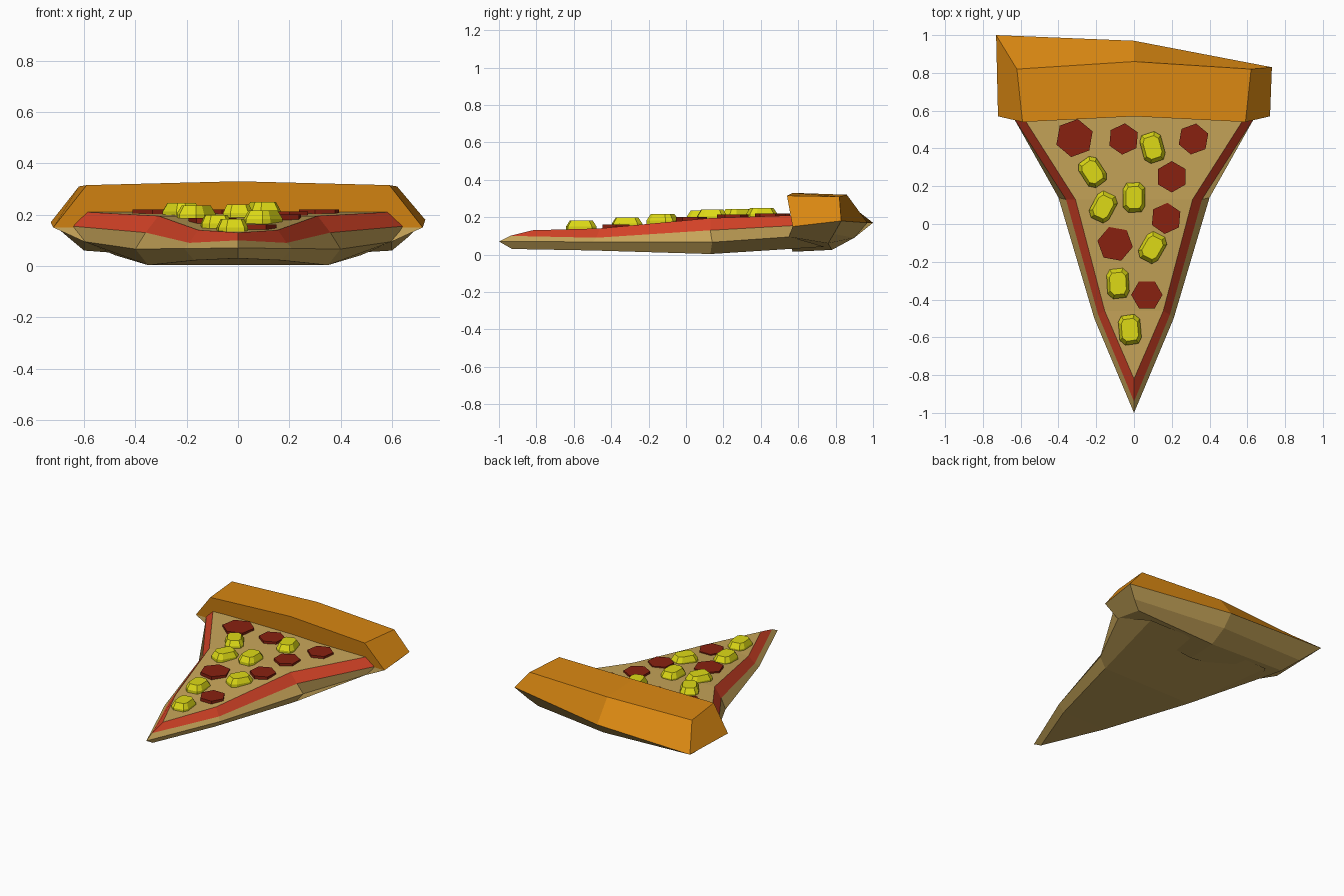
import bpy, bmesh, math
from mathutils import Vector

if "Cube" in bpy.data.objects:
    bpy.data.objects.remove(bpy.data.objects["Cube"])


def material(name, rgb):
    m = bpy.data.materials.new(name)
    m.diffuse_color = (*rgb, 1)
    m.use_nodes = True
    m.node_tree.nodes["Principled BSDF"].inputs["Base Color"].default_value = m.diffuse_color
    return m


ORANGE = material("baked_crust", (0.70, 0.245, 0.006))
TAN = material("cheese_and_dough", (0.57, 0.375, 0.1))
RED = material("tomato_sauce", (0.66, 0.055, 0.02))
DARK = material("cured_sausage", (0.25, 0.015, 0.005))
YELLOW = material("yellow_fruit", (0.73, 0.70, 0.008))


def make(name, faces, mats):
    """faces: list of (points, material index); equal points are merged."""
    bm = bmesh.new()
    for pts, mi in faces:
        if len(pts) > 2:
            f = bm.faces.new([bm.verts.new(p) for p in pts])
            f.material_index = mi
    bmesh.ops.remove_doubles(bm, verts=bm.verts, dist=1e-4)
    bmesh.ops.recalc_face_normals(bm, faces=bm.faces)
    me = bpy.data.meshes.new(name)
    bm.to_mesh(me)
    bm.free()
    for m in mats:
        me.materials.append(m)
    ob = bpy.data.objects.new(name, me)
    bpy.context.collection.objects.link(ob)
    return ob


def uniq(pts):
    out = []
    for p in map(Vector, pts):
        if all((p - q).length > 1e-4 for q in out):
            out.append(p)
    return out


# Slice: half sections (bottom, widest edge, sauce low, sauce top) from tip to crust
stations = [
    [(0, -.93, .03), (0, -1, .07), (0, -.94, .10), (0, -.82, .13)],
    [(.17, -.5, .022), (.21, -.5, .068), (.19, -.48, .09), (.155, -.46, .14)],
    [(.35, .13, .003), (.40, .14, .066), (.36, .13, .13), (.31, .13, .195)],
    [(.48, .74, .042), (.60, .56, .095), (.645, .575, .155), (.59, .57, .21)],
]


def flip(p):
    return (-p[0], p[1], p[2])


faces = []
for a, b in zip(stations, stations[1:]):
    for i in range(3):
        quad = [a[i], b[i], b[i + 1], a[i + 1]]
        for q in (quad, [flip(p) for p in quad]):
            faces.append((uniq(q), 1 if i == 2 else 0))
    for i in (0, 3):                      # underside and cheese top
        faces.append((uniq([a[i], b[i], flip(b[i]), flip(a[i])]), 0))
end = stations[-1]
faces.append((uniq(end + [flip(p) for p in reversed(end)]), 0))
make("slice", faces, [TAN, RED])

# Crust: three cross-sections; upper strips baked orange, underside dough
right = [(.72, .57, .15), (.59, .54, .315), (.62, .82, .31), (.73, .83, .18),
         (.66, .79, .11), (.60, .76, .06), (.60, .55, .095)]
left = [flip(p) for p in right]
left[3], left[4] = (-.73, 1, .17), (-.66, .87, .11)
mid = [(0, .57, .15), (0, .57, .33), (0, .86, .32), (0, .97, .17),
       (0, .90, .09), (0, .78, .025), (0, .57, .015)]
faces = []
for a, b in ((left, mid), (mid, right)):
    for i in range(7):
        j = (i + 1) % 7
        faces.append(([a[i], b[i], b[j], a[j]], 0 if i < 3 else 1))
for s in (left, right):
    faces.append((s[:4], 0))
    faces.append(([s[0]] + s[3:], 1))
make("crust", faces, [ORANGE, TAN])


def surface(y):
    """Height of the cheese at a given y."""
    tops = [s[3] for s in stations]
    for p, q in zip(tops, tops[1:]):
        if y <= q[1]:
            return p[2] + (q[2] - p[2]) * (y - p[1]) / (q[1] - p[1])
    return tops[-1][2]


def prism(name, x, y, shape, rot, layers, mat):
    """Stacked outlines: layers are (height above cheese, scale)."""
    c, s = math.cos(math.radians(rot)), math.sin(math.radians(rot))
    z = surface(y)
    rings = [[(x + k * (c * u - s * v), y + k * (s * u + c * v), z + h)
              for u, v in shape] for h, k in layers]
    n = len(shape)
    fs = [(rings[0], 0), (rings[-1], 0)]
    for a, b in zip(rings, rings[1:]):
        fs += [([a[i], a[(i + 1) % n], b[(i + 1) % n], b[i]], 0) for i in range(n)]
    make(name, fs, [mat])


# Sausage discs: x, y, radius, turn
for i, (x, y, r, t) in enumerate([
        (-.315, .455, .102, 20), (-.055, .45, .083, 25), (.315, .45, .083, 20),
        (.20, .25, .083, 30), (.17, .03, .083, 25), (-.10, -.105, .095, 50),
        (.068, -.375, .083, 0)]):
    hexa = [(r * math.cos(k * math.pi / 3), r * math.sin(k * math.pi / 3)) for k in range(6)]
    prism(f"sausage_disc_{i}", x, y, hexa, t, [(-.015, 1), (.014, 1)], DARK)

# Fruit chunks: x, y, turn
chunk = [(-.058, -.05), (0, -.082), (.058, -.05), (.058, .05), (0, .082), (-.058, .05)]
chunk = [(-.058, -.052), (-.03, -.08), (.04, -.076), (.058, -.045),
         (.058, .052), (.03, .08), (-.04, .076), (-.058, .045)]
for i, (x, y, t) in enumerate([
        (-.22, .275, 33), (.098, .405, 15), (0, .14, 0), (-.163, .09, -28),
        (.098, -.125, -30), (-.085, -.315, 3), (-.022, -.56, 5)]):
    prism(f"fruit_chunk_{i}", x, y, chunk, t,
          [(-.02, 1), (.012, 1), (.045, .74)], YELLOW)
